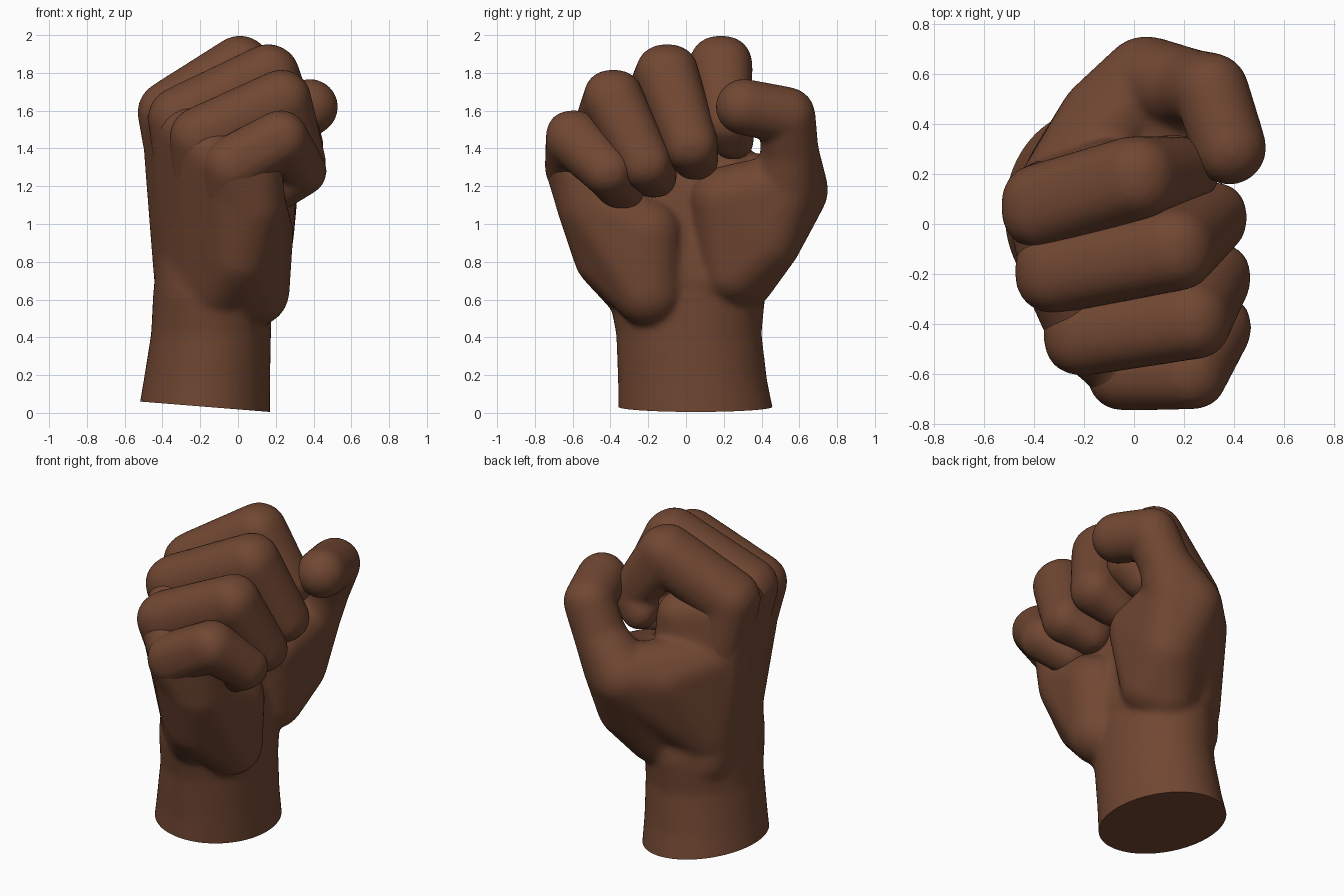
import bpy, bmesh, math
from mathutils import Vector

cube = bpy.data.objects.get("Cube")
if cube:
    bpy.data.objects.remove(cube)

skin = bpy.data.materials.new("brown_skin")
skin.use_nodes = True
BROWN = (0.165, 0.063, 0.032, 1)
skin.diffuse_color = BROWN
bsdf = skin.node_tree.nodes["Principled BSDF"]
bsdf.inputs["Base Color"].default_value = BROWN
bsdf.inputs["Roughness"].default_value = 0.7

# Unit sphere directions shared by every rounded hull
template = bmesh.new()
bmesh.ops.create_icosphere(template, subdivisions=3, radius=1)
DIRS = [v.co.copy() for v in template.verts]
template.free()


def squared(d, power):
    """Flatten the sides of a ball that face along y."""
    rho = math.hypot(d.x, d.z)
    k = rho ** power / rho if rho > 0.001 else 1
    return Vector((d.x * k, math.copysign(abs(d.y) ** power, d.y), d.z * k))


BOXY = [squared(d, 0.87) for d in DIRS]


def add_hull(bm, points):
    verts = [bm.verts.new(p) for p in points]
    bmesh.ops.convex_hull(bm, input=verts)
    loose = [v for v in bm.verts if not v.link_faces]
    bmesh.ops.delete(bm, geom=loose, context='VERTS')


def hull_balls(bm, *balls, dirs=DIRS):
    """Skin stretched tightly around balls given as (x, y, z, radius)."""
    add_hull(bm, [Vector(b[:3]) + d * (b[3] + 0.005) for b in balls for d in dirs])


def hull_rings(bm, low, high):
    """Tapered oval block between two rings (x0, x1, y0, y1, z)."""
    points = []
    for x0, x1, y0, y1, z in (low, high):
        for i in range(48):
            a = math.tau * i / 48
            points.append(((x0 + x1) / 2 + math.cos(a) * (x1 - x0) / 2,
                           (y0 + y1) / 2 + math.sin(a) * (y1 - y0) / 2, z))
    add_hull(bm, points)


def finish(bm, name, iterations, cut=False):
    """Fuse the overlapping hulls into one soft surface."""
    mesh = bpy.data.meshes.new(name)
    bm.to_mesh(mesh)
    bm.free()
    ob = bpy.data.objects.new(name, mesh)
    bpy.context.collection.objects.link(ob)
    remesh = ob.modifiers.new("fuse", 'REMESH')
    remesh.mode = 'VOXEL'
    remesh.voxel_size = 0.018
    smooth = ob.modifiers.new("soften", 'SMOOTH')
    smooth.factor = 0.5
    smooth.iterations = iterations
    graph = bpy.context.evaluated_depsgraph_get()
    baked = bpy.data.meshes.new_from_object(ob.evaluated_get(graph))
    ob.modifiers.clear()
    ob.data = baked
    baked.name = name
    if cut:
        # Slanted flat cut across the forearm
        bm = bmesh.new()
        bm.from_mesh(baked)
        geom = bm.verts[:] + bm.edges[:] + bm.faces[:]
        res = bmesh.ops.bisect_plane(bm, geom=geom, plane_co=(0.17, 0, 0.005),
                                     plane_no=(0.08, 0, 1), clear_inner=True)
        rim = [e for e in res["geom_cut"] if isinstance(e, bmesh.types.BMEdge)]
        bmesh.ops.contextual_create(bm, geom=rim)
        bm.to_mesh(baked)
        bm.free()
    baked.materials.clear()
    baked.materials.append(skin)
    bpy.ops.object.select_all(action='DESELECT')
    ob.select_set(True)
    bpy.context.view_layer.objects.active = ob
    bpy.ops.object.shade_smooth_by_angle(angle=math.radians(50))


# Each finger: wrist end, knuckle, middle joint, end joint, tip
fingers = {
    "index_finger": [(-0.26, 0.18, 0.6, 0.17), (-0.36, 0.07, 1.59, 0.168),
                     (0.01, 0.185, 1.83, 0.163), (0.215, 0.22, 1.54, 0.125),
                     (0.15, 0.25, 1.45, 0.105)],
    "middle_finger": [(-0.26, 0.05, 0.6, 0.17), (-0.31, -0.19, 1.56, 0.163),
                      (0.16, -0.1, 1.785, 0.163), (0.31, 0.025, 1.42, 0.138),
                      (0.19, 0.05, 1.355, 0.118)],
    "ring_finger": [(-0.22, -0.1, 0.6, 0.17), (-0.2, -0.445, 1.46, 0.158),
                    (0.23, -0.385, 1.66, 0.153), (0.33, -0.215, 1.32, 0.133),
                    (0.19, -0.17, 1.26, 0.117)],
    "little_finger": [(-0.15, -0.21, 0.6, 0.17), (-0.03, -0.59, 1.31, 0.153),
                      (0.225, -0.595, 1.455, 0.143), (0.34, -0.415, 1.28, 0.125),
                      (0.21, -0.34, 1.185, 0.112)],
}
for name, joints in fingers.items():
    bm = bmesh.new()
    x, y, z, r = Vector(joints[0]).lerp(Vector(joints[1]), 0.4)
    chain = [(x + 0.03, y, z, r - 0.02)] + joints[1:]
    for a, b in zip(chain, chain[1:]):
        hull_balls(bm, a, b, dirs=BOXY)
    finish(bm, name, 5)

# Wrist and back of the hand
bm = bmesh.new()
rings = [(-0.55, 0.17, -0.36, 0.49, -0.12), (-0.5, 0.17, -0.36, 0.43, 0.17),
         (-0.46, 0.175, -0.37, 0.4, 0.42), (-0.45, 0.18, -0.41, 0.42, 0.62),
         (-0.43, 0.17, -0.4, 0.4, 0.85)]
for low, high in zip(rings, rings[1:]):
    hull_rings(bm, low, high)
bones = list(fingers.values())
for a, b in zip(bones, bones[1:]):
    inner = [(x + 0.01, y, z - 0.05, r - 0.012) for x, y, z, r in (a[1], b[1])]
    hull_balls(bm, a[0], b[0], *inner)

# Palm filling below the curled fingers
hull_balls(bm, (0.02, 0.1, 0.7, 0.16), (0.02, -0.2, 0.7, 0.16),
           (-0.04, 0.08, 1.2, 0.16), (0.0, -0.4, 1.15, 0.16))

# Heel of the hand, running into the outer edge below the little finger
little_wrist, little_knuckle = fingers["little_finger"][:2]
edge = (0.06, -0.49, 1.1, 0.19)
low_edge = (0.0, -0.415, 0.83, 0.175)
hull_balls(bm, (0.085, -0.2, 0.645, 0.185), (0.1, -0.21, 0.95, 0.19),
           low_edge, edge)
hull_balls(bm, little_wrist, low_edge, edge, (-0.03, -0.56, 1.25, 0.15))
hull_balls(bm, edge, little_knuckle, (0.08, -0.56, 1.3, 0.15))

# Web between the thumb and the first knuckle
thumb_base = (0.05, 0.57, 1.18, 0.18)
hull_balls(bm, thumb_base, (-0.27, 0.2, 0.75, 0.16), (-0.3, 0.14, 1.22, 0.16),
           (-0.13, 0.43, 1.15, 0.16))
hull_balls(bm, (-0.3, 0.13, 1.2, 0.16), (-0.3, 0.1, 1.5, 0.15),
           (-0.1, 0.19, 1.47, 0.14), (-0.1, 0.2, 1.25, 0.15))

# Thumb with its fleshy base
thumb_root = (0.14, 0.53, 1.2, 0.175)
thumb_middle = (0.22, 0.55, 1.38, 0.15)
thumb_joint = (0.31, 0.535, 1.575, 0.147)
hull_balls(bm, (0.07, 0.25, 0.76, 0.18), (0.0, 0.3, 0.72, 0.17),
           (0.13, 0.2, 1.13, 0.17), (0.1, 0.42, 0.92, 0.19),
           thumb_base, thumb_root)
hull_balls(bm, thumb_base, thumb_root, thumb_middle)
hull_balls(bm, thumb_middle, thumb_joint)
hull_balls(bm, thumb_joint, (0.382, 0.305, 1.62, 0.145))
finish(bm, "hand_body", 12, cut=True)
